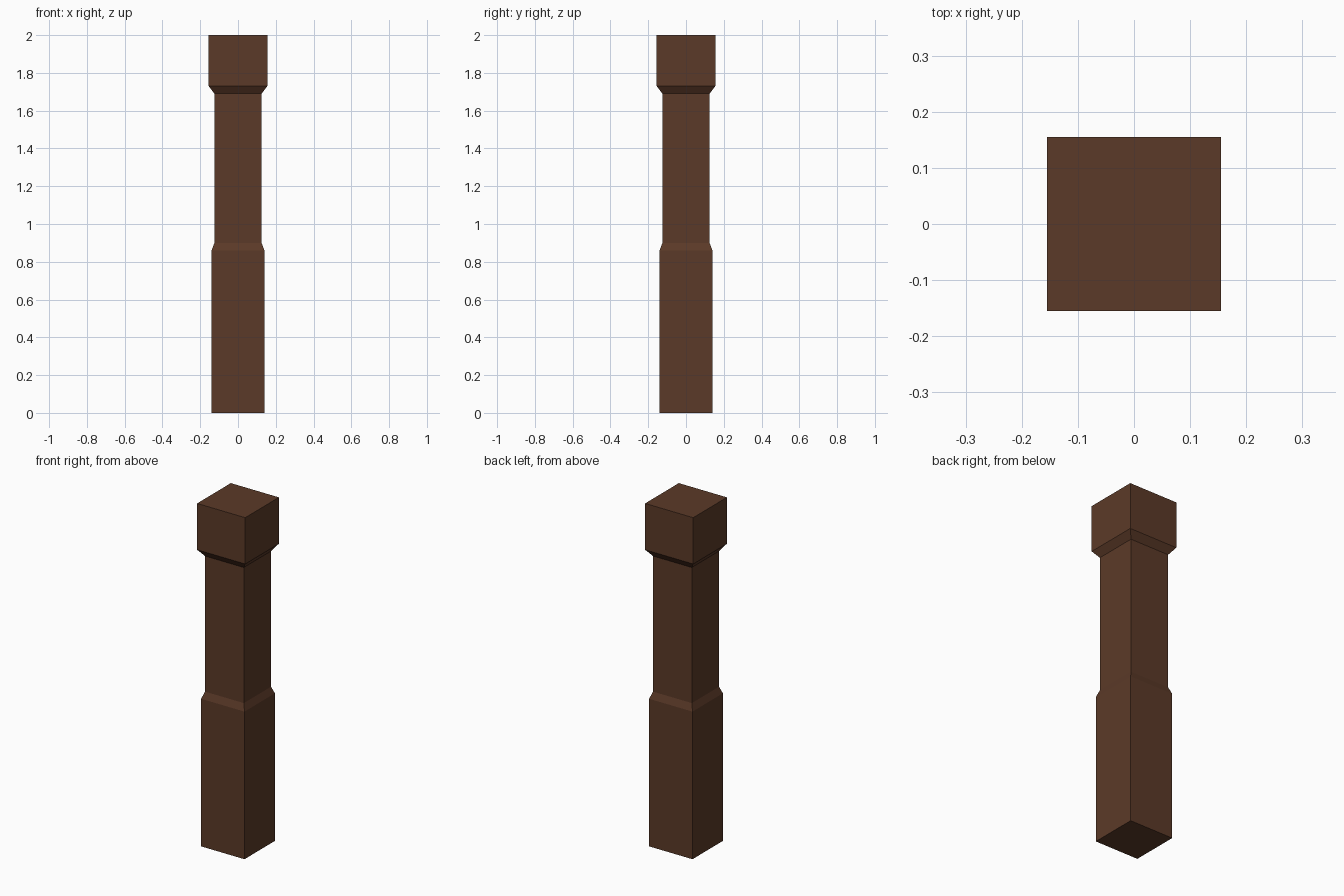
import bpy
import bmesh

if "Cube" in bpy.data.objects:
    bpy.data.objects.remove(bpy.data.objects["Cube"])

wood = bpy.data.materials.new("dark_brown_wood")
wood.diffuse_color = (0.105, 0.042, 0.021, 1.0)
wood.use_nodes = True
wood.node_tree.nodes["Principled BSDF"].inputs["Base Color"].default_value = wood.diffuse_color

# Square profile: (half width, height) from the foot to the cap
PROFILE = [(0.14, 0.0), (0.14, 0.86), (0.125, 0.90),
           (0.125, 1.69), (0.155, 1.73), (0.155, 2.0)]
CORNERS = [(-1, -1), (1, -1), (1, 1), (-1, 1)]

bm = bmesh.new()
rings = [[bm.verts.new((x * h, y * h, z)) for x, y in CORNERS] for h, z in PROFILE]

# Side walls and chamfers
for low, high in zip(rings, rings[1:]):
    for i in range(4):
        j = (i + 1) % 4
        bm.faces.new((low[i], low[j], high[j], high[i]))

# Closed foot and top
bm.faces.new(rings[0][::-1])
bm.faces.new(rings[-1])

mesh = bpy.data.meshes.new("wooden_post")
bm.to_mesh(mesh)
bm.free()
mesh.materials.append(wood)
post = bpy.data.objects.new("wooden_post", mesh)
bpy.context.collection.objects.link(post)
